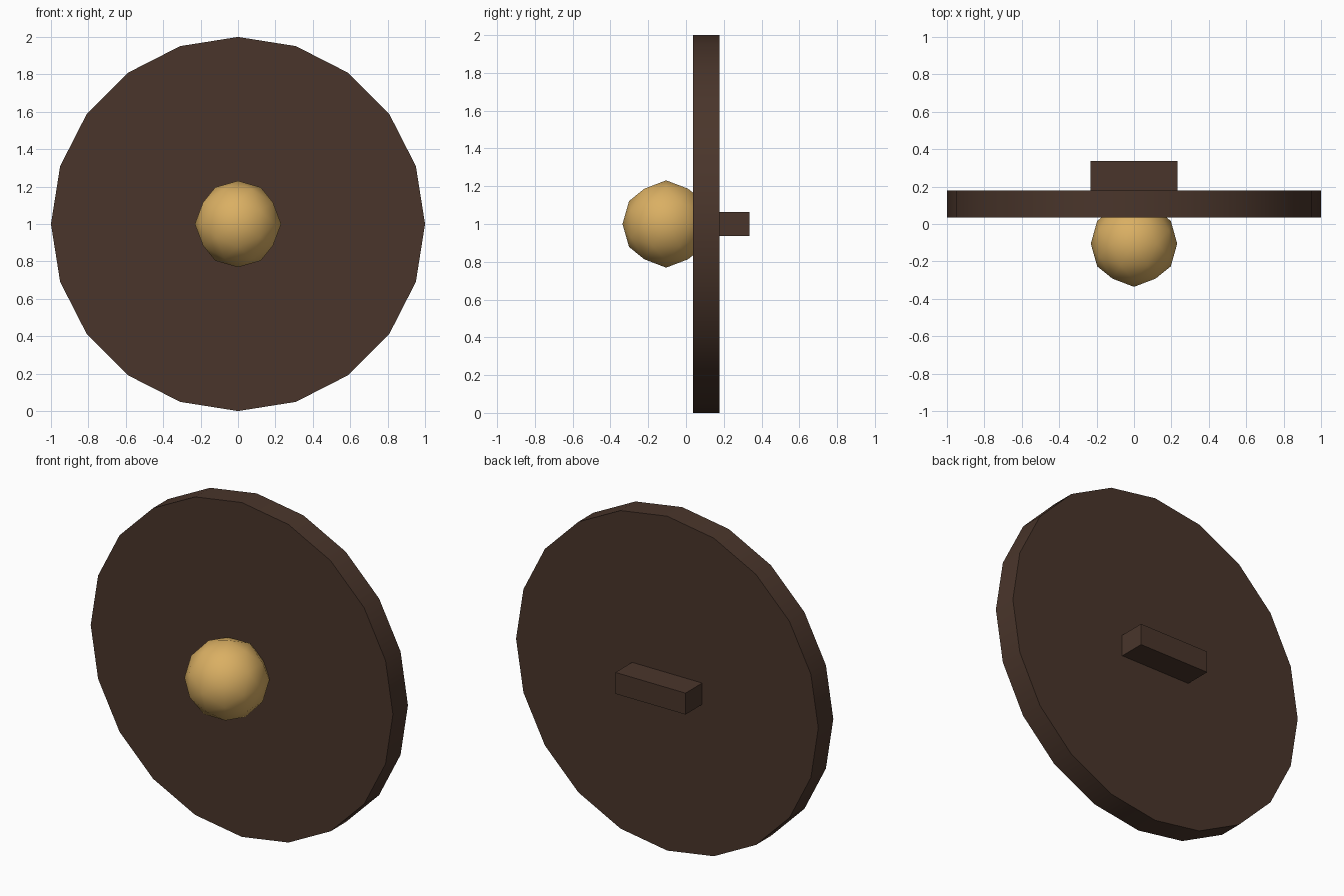
import bpy
from math import radians, pi, atan

if "Cube" in bpy.data.objects:
    bpy.data.objects.remove(bpy.data.objects["Cube"])


def material(name, rgb):
    m = bpy.data.materials.new(name)
    m.diffuse_color = (*rgb, 1)
    m.use_nodes = True
    m.node_tree.nodes["Principled BSDF"].inputs["Base Color"].default_value = m.diffuse_color
    return m


def finish(name, mat, smooth=None):
    """Name the active object, apply its transform, colour and shade it."""
    ob = bpy.context.object
    ob.name = ob.data.name = name
    ob.data.materials.append(mat)
    bpy.ops.object.transform_apply(location=False, rotation=True, scale=True)
    if smooth:
        bpy.ops.object.shade_smooth_by_angle(angle=radians(smooth))
    return ob


wood = material("dark_wood", (0.068, 0.036, 0.024))
brass = material("brass", (0.70, 0.43, 0.125))

# Round 20-sided board, standing upright with a corner at the top
bpy.ops.mesh.primitive_cylinder_add(vertices=20, radius=1, depth=0.142,
                                    location=(0, 0.107, 1), rotation=(pi / 2, 0, 0))
finish("shield_board", wood, 30)

# Low-poly ball boss on the front, turned so its edges line up with the axes
tilt = atan(2 / (1 + 5 ** 0.5))
bpy.ops.mesh.primitive_ico_sphere_add(subdivisions=2, radius=0.231,
                                      location=(0, -0.105, 1), rotation=(0, -tilt, 0))
finish("front_boss", brass, 30)

# Grip bar on the back, sunk into the board
y0, y1 = 0.12, 0.336
bpy.ops.mesh.primitive_cube_add(size=1, location=(0, (y0 + y1) / 2, 1))
bpy.context.object.scale = (0.464, y1 - y0, 0.128)
finish("back_grip", wood)
